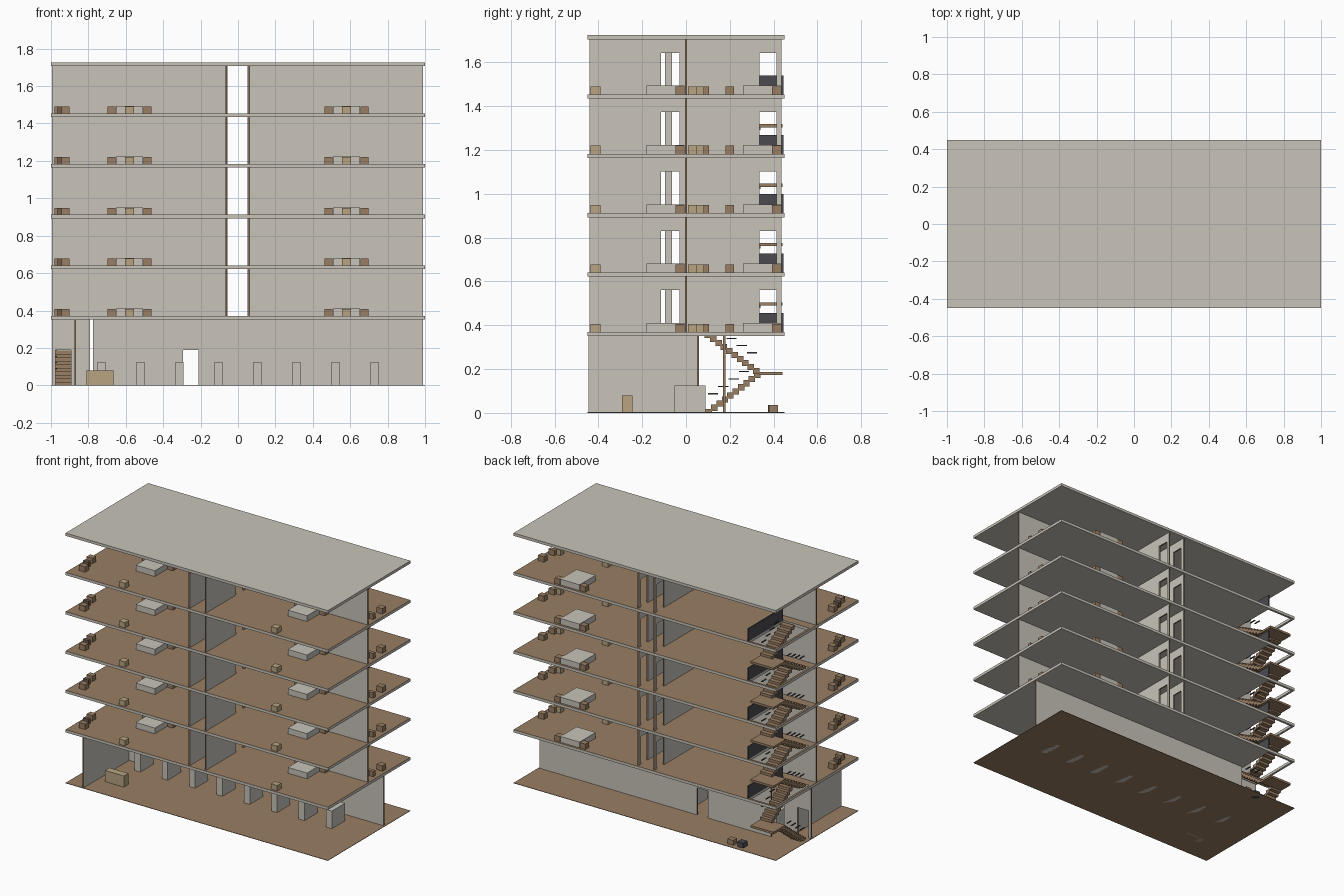
import bpy
import bmesh
from mathutils import Vector

cube = bpy.data.objects.get("Cube")
if cube:
    bpy.data.objects.remove(cube, do_unlink=True)


def material(name, r, g, b):
    m = bpy.data.materials.new(name)
    m.use_nodes = True
    m.diffuse_color = (r, g, b, 1)
    m.node_tree.nodes["Principled BSDF"].inputs["Base Color"].default_value = (r, g, b, 1)
    return m


PLASTER = material("plaster grey", 0.58, 0.55, 0.49)
WOOD = material("wood brown", 0.32, 0.21, 0.125)
TAN = material("light tan wood", 0.48, 0.37, 0.22)
DARK = material("charcoal", 0.07, 0.07, 0.08)
WALNUT = material("dark walnut", 0.16, 0.11, 0.07)

AXES = {"x": (1, 2, 0), "y": (0, 2, 1), "z": (0, 1, 2)}


def finish(name, bm, mats):
    mesh = bpy.data.meshes.new(name)
    bm.to_mesh(mesh)
    bm.free()
    for m in mats:
        mesh.materials.append(m)
    ob = bpy.data.objects.new(name, mesh)
    bpy.context.scene.collection.objects.link(ob)
    return ob


def boxes(name, mat, items):
    """One object made of boxes given as (x0, x1, y0, y1, z0, z1)."""
    bm = bmesh.new()
    for x0, x1, y0, y1, z0, z1 in items:
        vs = bmesh.ops.create_cube(bm, size=1)["verts"]
        for v in vs:
            v.co = Vector((x0 + (v.co.x + .5) * (x1 - x0),
                           y0 + (v.co.y + .5) * (y1 - y0),
                           z0 + (v.co.z + .5) * (z1 - z0)))
    return finish(name, bm, [mat])


def panel(name, axis, pos, thick, rect, holes=(), mats=(PLASTER, WOOD), floor=False):
    """Flat slab or wall across an axis, with rectangular openings left out."""
    iu, iv, iw = AXES[axis]
    u0, u1, v0, v1 = rect
    us = sorted({u0, u1, *[h[0] for h in holes], *[h[1] for h in holes]})
    vs = sorted({v0, v1, *[h[2] for h in holes], *[h[3] for h in holes]})
    bm = bmesh.new()

    def corner(u, v):
        co = [0, 0, 0]
        co[iu], co[iv], co[iw] = u, v, pos
        return bm.verts.new(co)

    grid = {(u, v): corner(u, v) for u in us for v in vs}
    for a, b in zip(us, us[1:]):
        for c, d in zip(vs, vs[1:]):
            mu, mv = (a + b) / 2, (c + d) / 2
            if any(h[0] < mu < h[1] and h[2] < mv < h[3] for h in holes):
                continue
            bm.faces.new([grid[a, c], grid[b, c], grid[b, d], grid[a, d]])
    shift = [0, 0, 0]
    shift[iw] = thick
    ext = bmesh.ops.extrude_face_region(bm, geom=bm.faces[:], use_keep_orig=True)
    bmesh.ops.translate(bm, vec=shift,
                        verts=[e for e in ext["geom"] if isinstance(e, bmesh.types.BMVert)])
    bmesh.ops.delete(bm, geom=[v for v in bm.verts if not v.link_faces], context="VERTS")
    bmesh.ops.recalc_face_normals(bm, faces=bm.faces[:])
    # floors: top face in second colour; walls: narrow edges in second colour
    for f in bm.faces:
        n = f.normal[iw]
        f.material_index = int(n > .5) if floor else int(abs(n) < .5)
    return finish(name, bm, mats)


RISE, FIRST, SLAB, T = .271, .37, .019, .01
DOOR = .19
STAIR_HOLE = (-.985, -.785, .065, .435)
levels = [FIRST + RISE * i for i in range(6)]


def staircase(tag, z0, z1, landing, steps):
    """Two flights with a half landing and stepped handrails."""
    parts, rails = [], []
    start, turn = .09, .335
    run = (turn - start) / steps
    for x0, x1, za, zb, ya, way in ((-.975, -.893, z0, landing, start, 1),
                                    (-.888, -.80, landing, z1, turn, -1)):
        rise = (zb - za) / steps
        for i in range(steps):
            y = ya + way * run * i
            top = za + rise * (i + 1)
            lo, hi = sorted((y, y + way * run * 1.2))
            parts.append((x0, x1, lo, hi, max(top - rise * 1.5, z0), top))
        rx = x0 if way > 0 else x1 - .008
        for i in range(4):
            y = ya + way * (.01 + .047 * i)
            z = za + .085 + (zb - za) * .18 * i
            lo, hi = sorted((y, y + way * .047))
            rails.append((rx, rx + .008, lo, hi, z, z + .005))
    parts.append((-.975, -.80, turn, .44, landing - .015, landing))
    boxes("stairs_" + tag, WOOD, parts)
    boxes("handrail_" + tag, DARK, rails)


# Ground floor
boxes("ground", WOOD, [(-1, 1, -.45, .45, 0, .003)])
top = FIRST - SLAB
panel("lobby_back_wall", "y", .17, T, (-.775, .99, 0, top), [(-.295, -.21, 0, DOOR)])
panel("lobby_side_wall", "x", -.875, T, (-.445, .055, 0, top))
panel("stair_front_wall", "y", .05, T, (-.995, -.79, 0, top), [(-.975, -.893, 0, DOOR)])
boxes("lobby_partitions", PLASTER,
      [(x - .022, x + .022, -.052, .09, 0, .125)
       for x in [-.73 + .2086 * i for i in range(8)]])
boxes("reception_desk", TAN, [(-.81, -.665, -.293, -.245, 0, .08)])
boxes("yard_box_wood", WOOD, [(-.655, -.61, .38, .42, 0, .037)])
boxes("yard_box_dark", DARK, [(-.73, -.685, .375, .42, 0, .037)])
staircase("ground", 0, FIRST, .187, 10)

# Upper storeys
for n, z in enumerate(levels[:-1], 1):
    tag = f"level_{n}"
    panel("floor_slab_" + tag, "z", z - SLAB, SLAB, (-1, 1, -.45, .45),
          [STAIR_HOLE], floor=True)
    ceil = levels[n] - SLAB
    # long spine wall, open at the corridor
    for side, a, b in (("right", -.995, -.055), ("left", .05, .99)):
        panel(f"spine_wall_{side}_{tag}", "y", -.005, T, (a, b, z, ceil))
    # corridor walls with a door to each room
    for side, x in (("right", -.068), ("left", .055)):
        panel(f"corridor_wall_{side}_{tag}", "x", x, T, (-.44, .435, z, ceil),
              [(-.115, -.03, z, z + DOOR), (.335, .413, z, z + DOOR)])
    boxes("door_leaf_" + tag, PLASTER, [(-.067, -.06, -.097, -.065, z, z + DOOR)])

    # bedrooms: two at the front, one at the back
    h = z + .037
    beds, stands, media = [], [], []
    for x, head, way in ((-.58, -.006, -1), (.58, -.006, -1), (.58, .435, -1)):
        foot = head + way * .175
        beds.append((x - .073, x + .073, foot, head, z, z + .04))
        for s in (-1, 1):
            cx = x + s * .096
            stands.append((cx - .021, cx + .021, head - .042, head, z, h))
        my = -.435 if head < 0 else .01
        media.append((x - .023, x + .023, my, my + .045, z, h))
    boxes("beds_" + tag, PLASTER, beds)
    boxes("nightstands_" + tag, WOOD, stands)
    boxes("media_stands_" + tag, TAN, media)

    # seating corners
    boxes("armchairs_" + tag, WOOD,
          [(-.98, -.935, -.25, -.21, z, h), (-.945, -.90, -.38, -.34, z, h),
           (.93, .975, .18, .22, z, h), (.93, .975, .08, .105, z, h)])
    boxes("low_table_" + tag, WALNUT, [(-.965, -.925, -.31, -.285, z, h)])
    boxes("side_chair_" + tag, TAN, [(.90, .945, .045, .08, z, h)])

    # stairwell
    boxes("stair_parapet_" + tag, DARK, [(-.787, -.78, .065, .445, z, z + .087)])
    if n < 5:
        staircase(tag, z, z + RISE, z + .135, 8)

# Roof
boxes("roof_slab", PLASTER, [(-1, 1, -.45, .45, levels[-1] - SLAB, levels[-1])])
